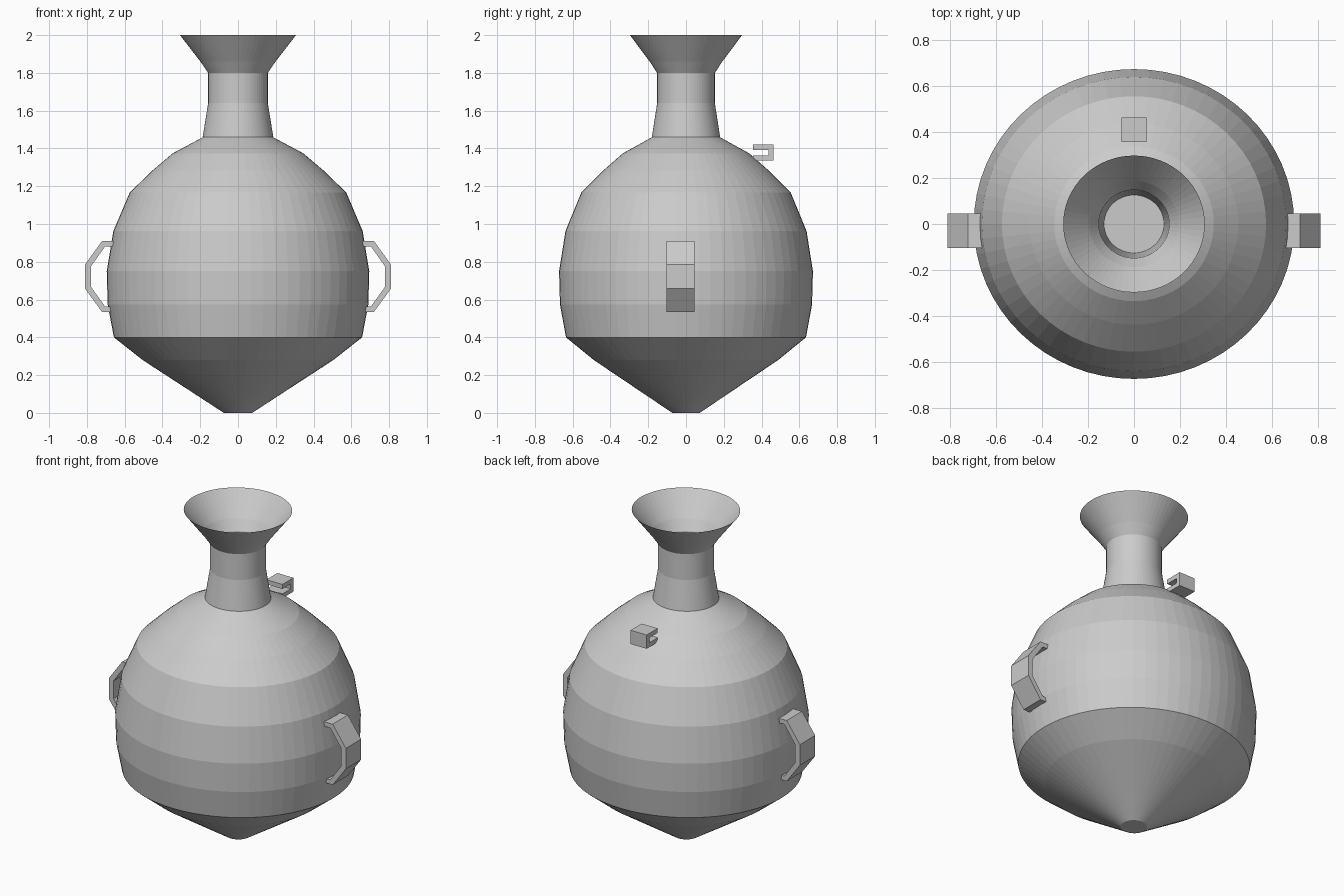
import bpy
import bmesh
import math
from mathutils import Matrix

cube = bpy.data.objects.get("Cube")
if cube:
    bpy.data.objects.remove(cube, do_unlink=True)

clay = bpy.data.materials.new("light_grey_clay")
clay.use_nodes = True
colour = (0.6, 0.6, 0.6, 1)
clay.diffuse_color = colour
clay.node_tree.nodes["Principled BSDF"].inputs["Base Color"].default_value = colour

SEGMENTS = 64
DEPTH_SCALE = 0.967  # the vessel is slightly oval


def finish(bm, name):
    bmesh.ops.recalc_face_normals(bm, faces=bm.faces)
    mesh = bpy.data.meshes.new(name)
    bm.to_mesh(mesh)
    bm.free()
    mesh.materials.append(clay)
    obj = bpy.data.objects.new(name, mesh)
    bpy.context.collection.objects.link(obj)
    return obj


def lathe(name, profile):
    """Revolve (radius, height) points around z; radius 0 closes the end."""
    bm = bmesh.new()
    verts = [bm.verts.new((r, 0, z)) for r, z in profile]
    edges = [bm.edges.new(pair) for pair in zip(verts, verts[1:])]
    bmesh.ops.spin(bm, geom=verts + edges, cent=(0, 0, 0), axis=(0, 0, 1),
                   angle=math.tau, steps=SEGMENTS, use_merge=True)
    bmesh.ops.remove_doubles(bm, verts=bm.verts, dist=0.0001)
    bmesh.ops.scale(bm, vec=(1, DEPTH_SCALE, 1), verts=bm.verts)
    return finish(bm, name)


def extrude_outline(name, outline, start, end, matrix=Matrix()):
    """Extrude an (x, z) outline along y, then transform it."""
    bm = bmesh.new()
    face = bm.faces.new([bm.verts.new((x, start, z)) for x, z in outline])
    result = bmesh.ops.extrude_face_region(bm, geom=[face])
    moved = [v for v in result["geom"] if isinstance(v, bmesh.types.BMVert)]
    bmesh.ops.translate(bm, vec=(0, end - start, 0), verts=moved)
    bmesh.ops.transform(bm, matrix=matrix, verts=bm.verts)
    return finish(bm, name)


# Round belly with pointed base
lathe("belly", [
    (0, 0), (0.075, 0), (0.505, 0.28), (0.657, 0.40), (0.69, 0.573),
    (0.695, 0.75), (0.66, 0.963), (0.573, 1.167), (0.452, 1.284),
    (0.346, 1.374), (0.185, 1.46), (0, 1.46)])

# Neck and flared mouth, with a hollow throat
lathe("neck_and_mouth", [
    (0.187, 1.46), (0.158, 1.64), (0.158, 1.80), (0.199, 1.86),
    (0.307, 2.0), (0.194, 1.862), (0.153, 1.80), (0.13, 1.47), (0, 1.47)])

# Angular side handles
handle = [
    (0.64, 0.91), (0.72, 0.91), (0.81, 0.785), (0.81, 0.658),
    (0.72, 0.535), (0.66, 0.535), (0.66, 0.562), (0.703, 0.562),
    (0.778, 0.667), (0.778, 0.776), (0.703, 0.882), (0.64, 0.882)]
for side, sign in (("left", 1), ("right", -1)):
    extrude_outline(side + "_handle", handle, -0.104, 0.045,
                    Matrix.Scale(sign, 4, (1, 0, 0)))

# Small loop on the back shoulder
loop = [
    (0.355, 1.42), (0.463, 1.42), (0.463, 1.335), (0.355, 1.335),
    (0.355, 1.362), (0.436, 1.362), (0.436, 1.392), (0.355, 1.392)]
extrude_outline("back_loop", loop, -0.055, 0.055,
                Matrix.Rotation(math.pi / 2, 4, "Z"))
